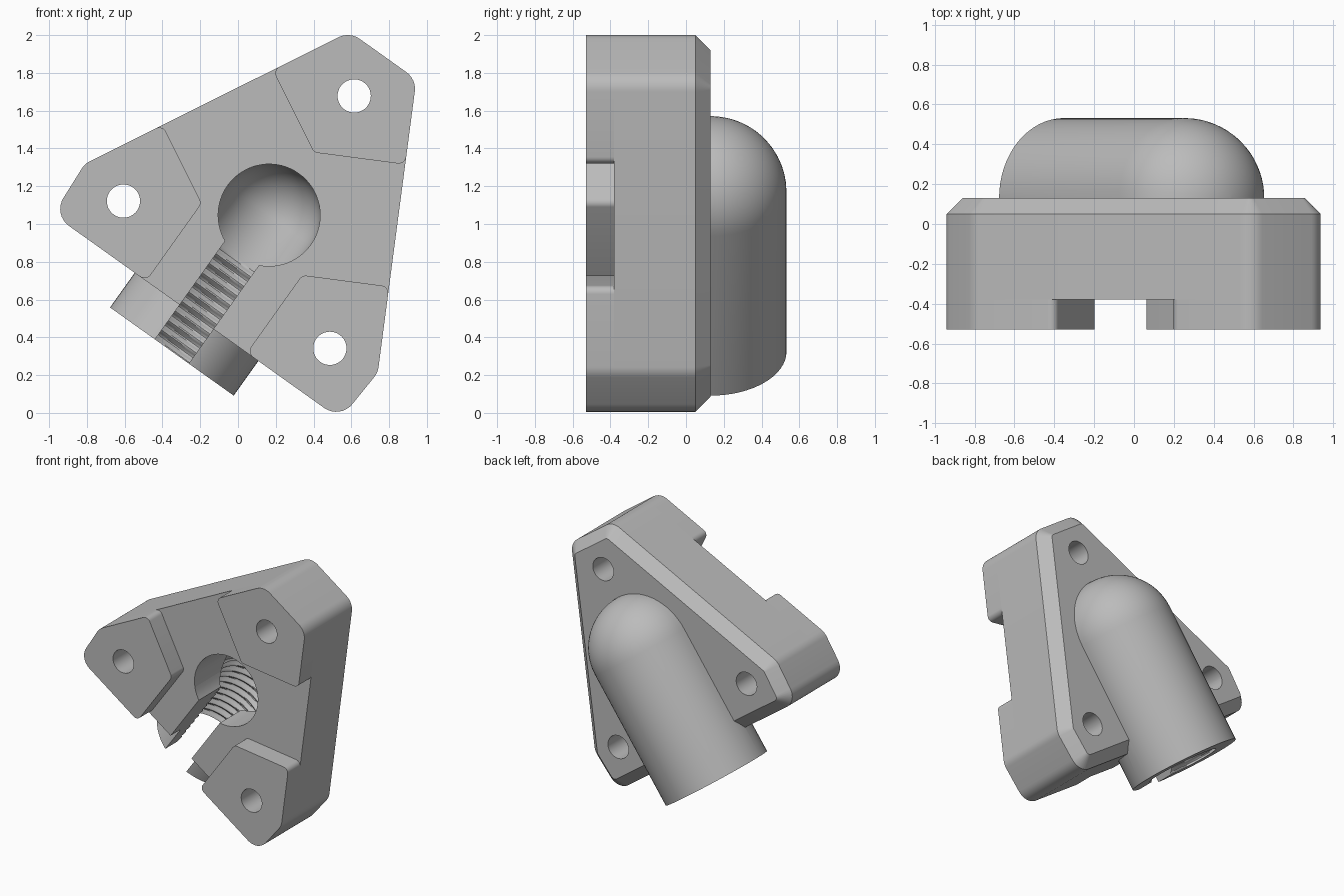
import bpy, bmesh
from math import sin, cos, pi, radians
from mathutils import Vector

cube = bpy.data.objects.get("Cube")
if cube:
    bpy.data.objects.remove(cube, do_unlink=True)

grey = bpy.data.materials.new("plain grey")
grey.use_nodes = True
grey.diffuse_color = (0.5, 0.5, 0.5, 1)
grey.node_tree.nodes["Principled BSDF"].inputs["Base Color"].default_value = (0.5, 0.5, 0.5, 1)

# Local frame: u runs along the tube towards its dome, v across it, y is depth
CENTRE = Vector((0.165, 0, 1.047))
TILT = radians(54.5)
U = Vector((cos(TILT), 0, sin(TILT)))
V = Vector((-sin(TILT), 0, cos(TILT)))
AXIS_Y = 0.13
BORE = 0.27


def place(u, v, y):
    return CENTRE + U * u + V * v + Vector((0, y, 0))


def loft(name, rings):
    """Closed solid from rings of equal point count, capped at both ends."""
    bm = bmesh.new()
    loops = [[bm.verts.new(place(*p)) for p in ring] for ring in rings]
    for a, b in zip(loops, loops[1:]):
        for i in range(len(a)):
            j = (i + 1) % len(a)
            bm.faces.new((a[i], a[j], b[j], b[i]))
    bm.faces.new(loops[0])
    bm.faces.new(loops[-1])
    bmesh.ops.recalc_face_normals(bm, faces=bm.faces)
    mesh = bpy.data.meshes.new(name)
    bm.to_mesh(mesh)
    bm.free()
    mesh.materials.append(grey)
    obj = bpy.data.objects.new(name, mesh)
    bpy.context.collection.objects.link(obj)
    return obj


def prism(name, outline, y0, y1):
    return loft(name, [[(u, v, y) for u, v in outline] for y in (y0, y1)])


def circle(u, v, r, n=48):
    return [(u + r * cos(2 * pi * i / n), v + r * sin(2 * pi * i / n)) for i in range(n)]


def turned(name, stations, n=64):
    """Solid around the tube axis; each station is (u, radius as a function of angle)."""
    angles = [2 * pi * i / n for i in range(n)]
    return loft(name, [[(u, f(a) * cos(a), AXIS_Y + f(a) * sin(a)) for a in angles]
                       for u, f in stations])


def dome(u0, r, steps=16):
    out = []
    for i in range(steps + 1):
        a = min(pi / 2 * i / steps, pi / 2 - 0.01)
        out.append((u0 + r * sin(a), lambda t, q=r * cos(a): q))
    return out


def boolean(obj, tool, operation, discard=True):
    mod = obj.modifiers.new(operation.lower(), 'BOOLEAN')
    mod.operation = operation
    mod.solver = 'EXACT'
    mod.object = tool
    bpy.context.view_layer.objects.active = obj
    bpy.ops.object.modifier_apply(modifier=mod.name)
    if discard:
        bpy.data.objects.remove(tool, do_unlink=True)


def clip(poly, angle, dist):
    """Keep the part of a convex polygon on the inner side of a line."""
    n = Vector((cos(radians(angle)), sin(radians(angle))))
    out = []
    for i, p in enumerate(poly):
        q = poly[(i + 1) % len(poly)]
        dp, dq = n.dot(p) - dist, n.dot(q) - dist
        if dp <= 0:
            out.append(p)
        if dp * dq < 0:
            out.append(p.lerp(q, dp / (dp - dq)))
    return out


def rounded(poly, radius_of, steps=8):
    out = []
    for i, p in enumerate(poly):
        a = (poly[i - 1] - p).normalized()
        b = (poly[(i + 1) % len(poly)] - p).normalized()
        half = a.angle(b) / 2
        r = radius_of(p)
        mid = p + (a + b).normalized() * (r / sin(half))
        start = p + a * (r * cos(half) / sin(half)) - mid
        for k in range(steps + 1):
            t = (pi - 2 * half) * k / steps
            out.append((mid.x + start.x * cos(t) - start.y * sin(t),
                        mid.y + start.x * sin(t) + start.y * cos(t)))
    return out


# Six-sided plate outline as lines: (normal angle, distance from centre)
SIDES = [(0, 1.038), (62, 0.679), (93.5, 0.972), (180, 0.662), (-93.5, 0.972), (-62, 0.679)]


def outline(inset=0.0):
    poly = [Vector(c) for c in ((3, 3), (-3, 3), (-3, -3), (3, -3))]
    for angle, dist in SIDES:
        poly = clip(poly, angle, dist - inset)
    return poly


base = outline()
wide = rounded(base, lambda p: 0.11)
narrow = rounded(outline(0.08), lambda p: 0.03)

# Plate with chamfered back
plate = loft("mounting_plate", [[(u, v, y) for u, v in ring]
                                for ring, y in ((wide, -0.38), (wide, 0.05), (narrow, 0.13))])

# Domed tube on the back
tube = turned("tube", [(-0.887, lambda t: 0.402)] + dome(0.15, 0.402))
boolean(plate, tube, 'UNION')

# Threaded bore with a ball-shaped end
PITCH = 0.062
stations = []
for i in range(86):
    u = -0.95 + i * PITCH / 8
    stations.append((u, lambda t, u=u: 0.258 + 0.014 * cos(2 * pi * u / PITCH - t)))
stations.append((stations[-1][0] + 0.01, lambda t: BORE))
boolean(plate, turned("bore_cutter", stations + dome(0, BORE)), 'DIFFERENCE')

# Round entry and slot on the front
boolean(plate, prism("entry_cutter", circle(0, 0, BORE, 64), -0.7, AXIS_Y - 0.002), 'DIFFERENCE')
slot = [(-1.0, -0.11), (-0.1, -0.11), (-0.1, 0.11), (-1.0, 0.11)]
boolean(plate, prism("slot_cutter", slot, -0.7, 0.06), 'DIFFERENCE')

# Three raised feet, each the plate outline trimmed by two lines
FEET = {"top_foot": ((152, -0.36), (-152, -0.36)),
        "right_foot": ((-28, -0.292), (-90, -0.327)),
        "left_foot": ((28, -0.292), (90, -0.327))}
feet = []
for k, (name, cuts) in enumerate(FEET.items()):
    poly = base
    for angle, dist in cuts:
        poly = clip(poly, angle, dist)
    shape = rounded(poly, lambda p: 0.11 if min((p - q).length for q in base) < 1e-4 else 0.04)
    foot = prism(name, shape, -0.53, -0.38)
    feet.append(foot)
    # Screw hole through foot and plate
    a = 2 * pi * k / 3
    drill = prism("drill", circle(0.775 * cos(a), 0.775 * sin(a), 0.088), -0.8, 0.3)
    boolean(foot, drill, 'DIFFERENCE', discard=False)
    boolean(plate, drill, 'DIFFERENCE')

# Smooth curved faces, crisp edges
bpy.ops.object.select_all(action='DESELECT')
for obj in [plate] + feet:
    obj.select_set(True)
bpy.context.view_layer.objects.active = plate
bpy.ops.object.shade_smooth_by_angle(angle=radians(30))
